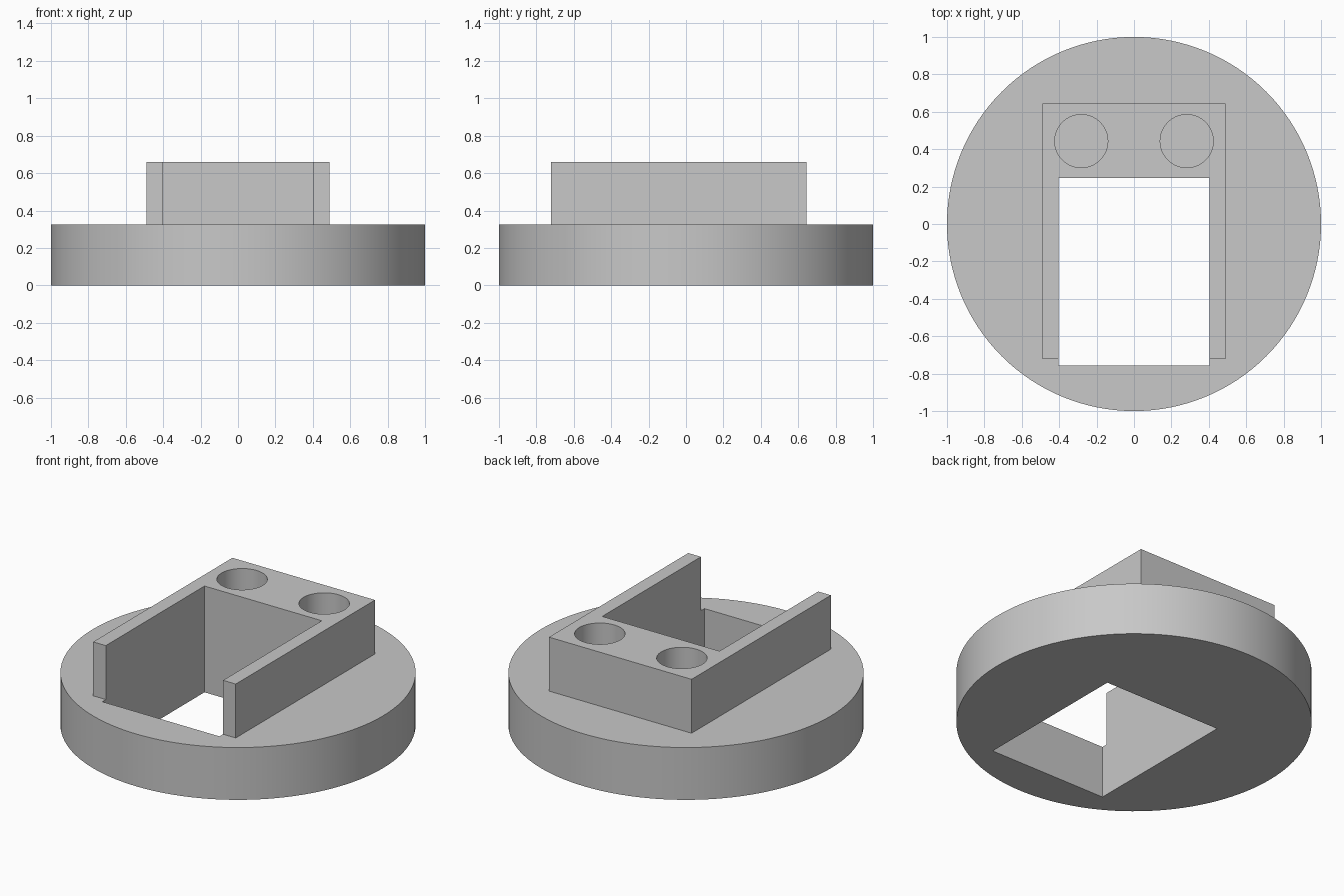
import bpy

cube = bpy.data.objects.get("Cube")
if cube:
    bpy.data.objects.remove(cube, do_unlink=True)

BASE_TOP, TOP = 0.325, 0.66

grey = bpy.data.materials.new("plain grey")
grey.use_nodes = True
colour = (0.58, 0.58, 0.58, 1)
grey.diffuse_color = colour
grey.node_tree.nodes["Principled BSDF"].inputs["Base Color"].default_value = colour


def box(name, x, y0, y1, z0, z1):
    """Box symmetric about x = 0."""
    bpy.ops.mesh.primitive_cube_add(size=1, location=(0, (y0 + y1) / 2, (z0 + z1) / 2))
    ob = bpy.context.object
    ob.name = name
    ob.scale = (2 * x, y1 - y0, z1 - z0)
    bpy.ops.object.transform_apply(location=True, rotation=False, scale=True)
    ob.data.materials.append(grey)
    return ob


def disc(name, radius, x, y, z0, z1, sides):
    bpy.ops.mesh.primitive_cylinder_add(vertices=sides, radius=radius, depth=z1 - z0,
                                        location=(x, y, (z0 + z1) / 2))
    ob = bpy.context.object
    ob.name = name
    bpy.ops.object.transform_apply(location=True, rotation=False, scale=True)
    ob.data.materials.append(grey)
    return ob


def combine(target, tool, operation):
    """Apply a boolean, then discard the tool."""
    mod = target.modifiers.new(tool.name, 'BOOLEAN')
    mod.operation = operation
    mod.solver = 'EXACT'
    mod.object = tool
    bpy.context.view_layer.objects.active = target
    bpy.ops.object.modifier_apply(modifier=mod.name)
    bpy.data.objects.remove(tool, do_unlink=True)


# Round base with the raised housing joined on
holder = disc("round_base_with_housing", 1, 0, 0, 0, BASE_TOP, 128)
combine(holder, box("housing", 0.49, -0.722, 0.645, 0.15, TOP), 'UNION')

# Rectangular opening right through, leaving the housing open at the front
combine(holder, box("opening", 0.403, -0.757, 0.247, -0.2, 1), 'DIFFERENCE')

# Two blind round sockets in the back block
for side in (-1, 1):
    combine(holder, disc("socket", 0.142, side * 0.282, 0.443, BASE_TOP, 1, 64), 'DIFFERENCE')

# Smooth round walls, sharp edges
bpy.ops.object.select_all(action='DESELECT')
holder.select_set(True)
bpy.context.view_layer.objects.active = holder
bpy.ops.object.shade_smooth_by_angle()
